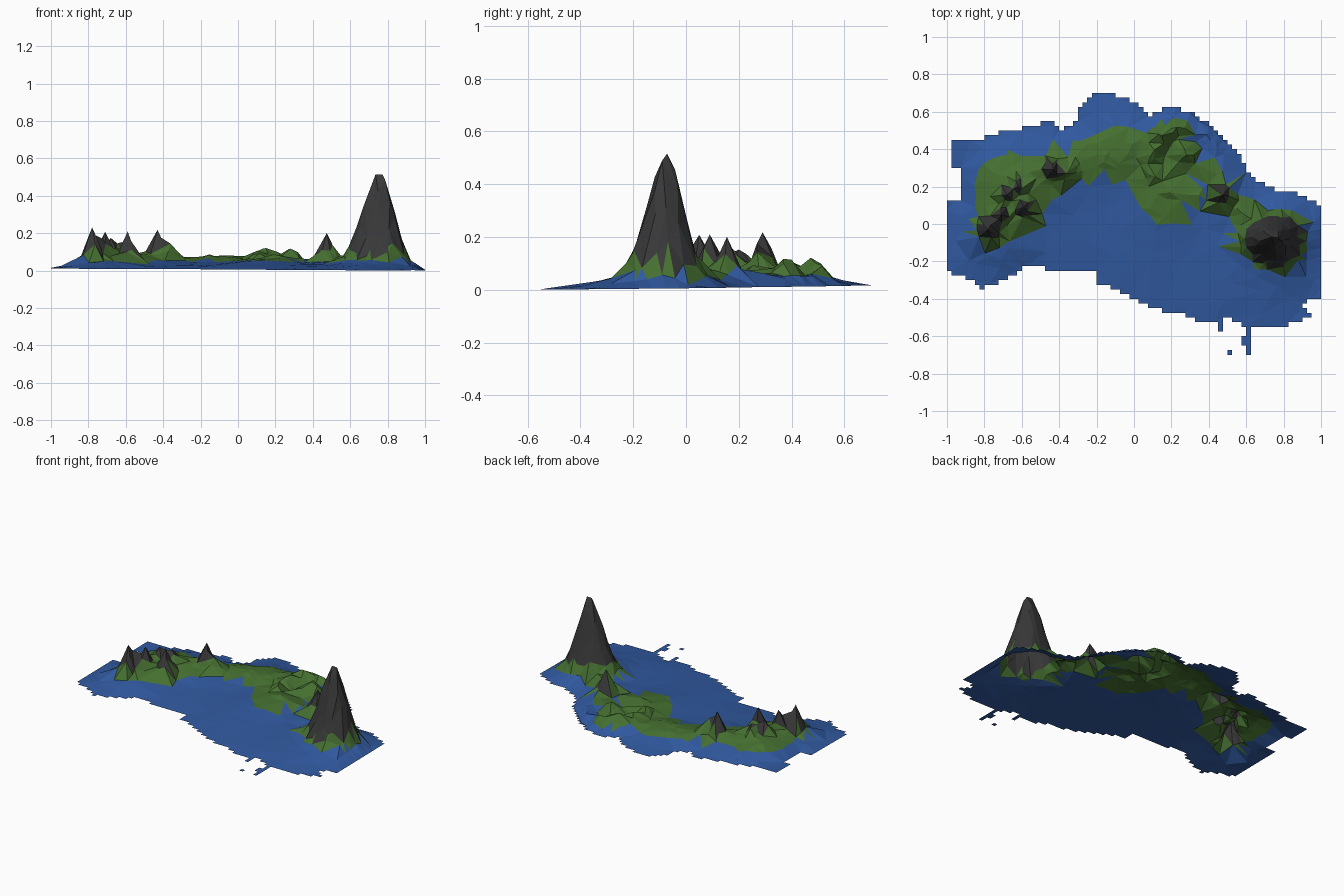
import bpy, bmesh, math, random
from mathutils import Vector
from mathutils.geometry import delaunay_2d_cdt

if "Cube" in bpy.data.objects:
    bpy.data.objects.remove(bpy.data.objects["Cube"])

random.seed(4)
CELL = 0.025

# Coastline of the shelf, clockwise from the north-west corner
COAST = [(-.98, .44), (-.85, .44), (-.72, .49), (-.5, .53), (-.45, .56), (-.38, .5), (-.3, .57),
         (-.28, .64), (-.21, .71), (-.13, .70), (.02, .64), (.09, .58), (.17, .63), (.3, .60),
         (.43, .52), (.57, .37), (.62, .25), (.73, .19), (.89, .16), (1, .10), (1, -.39),
         (.9, -.42), (.95, -.5), (.78, -.55), (.62, -.55), (.49, -.5), (.38, -.54), (.25, -.48),
         (.09, -.45), (-.1, -.35), (-.2, -.31), (-.21, -.25), (-.4, -.25), (-.57, -.22),
         (-.69, -.3), (-.81, -.34), (-.92, -.28), (-1, -.25), (-1, .11), (-.93, .13),
         (-.92, .29), (-.98, .3)]
# Small shoals to the south: x0, x1, y0, y1
SHOALS = [(.6, .635, -.7, -.5), (.575, .61, -.65, -.61), (.45, .48, -.575, -.5), (.5, .525, -.7, -.675)]

# Hills: x, y, spread x, spread y, height above the shelf
HILLS = [(-.72, .12, .10, .20, .055), (-.6, .24, .2, .10, .055), (-.25, .36, .18, .08, .045),
         (-.08, .4, .13, .11, .048), (.17, .13, .14, .16, .032), (.14, .46, .10, .06, .085),
         (.3, .42, .17, .11, .045), (.57, .08, .05, .08, .06), (.75, -.1, .14, .14, .055)]
# Rocky peaks, same layout
PEAKS = [(.735, -.07, .08, .062, .46), (.785, -.09, .062, .075, .38), (-.78, -.03, .036, .04, .20),
         (-.71, .05, .034, .04, .175), (-.59, .09, .034, .04, .175), (-.62, .2, .035, .035, .13),
         (-.68, .155, .04, .035, .13), (-.43, .29, .045, .035, .185), (-.36, .27, .04, .03, .11),
         (.475, .155, .035, .04, .175), (.28, .37, .05, .05, .092)]
CX, CY, CR = .28, .33, .19


def inside(x, y):
    if any(a <= x <= b and c <= y <= d for a, b, c, d in SHOALS):
        return True
    hit = False
    for (x0, y0), (x1, y1) in zip(COAST, COAST[1:] + COAST[:1]):
        if (y0 > y) != (y1 > y) and x < x0 + (y - y0) * (x1 - x0) / (y1 - y0):
            hit = not hit
    return hit


def bump(p, x, y):
    return p[4] * math.exp(-((x - p[0]) / p[2]) ** 2 / 2 - ((y - p[1]) / p[3]) ** 2 / 2)


def relief(x, y):
    land = sum(bump(h, x, y) ** 3 for h in HILLS) ** (1 / 3)
    r = math.hypot(x - CX, y - CY)
    if r < CR:                      # hollow crater with a lagoon
        land *= (r / CR) ** 3
    a = math.atan2(y - CY, x - CX)
    rim = .07 * (.75 + .25 * math.cos(a - 2.2)) * math.exp(-((r - CR) / .045) ** 2)
    return (land ** 3 + rim ** 3 + sum(bump(p, x, y) ** 3 for p in PEAKS)) ** (1 / 3)


# Stepped outline from a grid of cells
n = int(1 / CELL)
mask = {(i, j) for i in range(-n, n) for j in range(-n, n)
        if inside((i + .5) * CELL, (j + .5) * CELL)}
index, points, edges = {}, [], []


def corner(i, j):
    if (i, j) not in index:
        index[i, j] = len(points)
        points.append(Vector((i * CELL, j * CELL)))
    return index[i, j]


for i, j in sorted(mask):
    for di, dj, a, b in ((1, 0, (1, 0), (1, 1)), (-1, 0, (0, 0), (0, 1)),
                         (0, 1, (0, 1), (1, 1)), (0, -1, (0, 0), (1, 0))):
        if (i + di, j + dj) not in mask:
            edges.append((corner(i + a[0], j + a[1]), corner(i + b[0], j + b[1])))
shore = [p.copy() for p in points]


def shore_distance(x, y):
    return min((p.x - x) ** 2 + (p.y - y) ** 2 for p in shore) ** .5


# Irregular survey points: dense on mountains, sparse on the shelf
points += [Vector(p[:2]) for p in PEAKS]
STEP = .04
for i in range(-25, 26):
    for j in range(-18, 19):
        x = (i + random.uniform(-.35, .35)) * STEP
        y = (j + random.uniform(-.35, .35)) * STEP
        if not inside(x, y) or shore_distance(x, y) < .03:
            continue
        if min(math.hypot(x - p[0], y - p[1]) for p in PEAKS) < .018:
            continue
        h = relief(x, y)
        if random.random() < (.85 if h > .045 else .5 if h > .02 else .15):
            points.append(Vector((x, y)))

verts, _, faces, *_ = delaunay_2d_cdt(points, edges, [], 1, 1e-5)

coords = []
for v in verts:
    d = shore_distance(v.x, v.y)
    h = relief(v.x, v.y)
    z = .012 + .01 * v.y - .004 * v.x + .024 * (1 - math.exp(-d / .15))
    z += h * min(1, d / .08) * (1 + (random.uniform(-.12, .12) if .02 < h < .14 else 0))
    coords.append(Vector((v.x, v.y, z)))
low = min(c.z for c in coords)
for c in coords:
    c.z -= low

# Sort triangles into shelf, green land and rock by height
groups = {"sea_shelf": [], "green_land": [], "rocky_peaks": []}
for f in faces:
    zs = [coords[k].z for k in f]
    mid = sum((coords[k] for k in f), Vector()) / 3
    if not inside(mid.x, mid.y) and not (math.floor(mid.x / CELL), math.floor(mid.y / CELL)) in mask:
        continue
    if max(zs) > .148 and mid.z > .1:
        groups["rocky_peaks"].append(f)
    elif mid.z > .053:
        groups["green_land"].append(f)
    else:
        groups["sea_shelf"].append(f)

COLOURS = {"sea_shelf": (.03, .10, .35, 1), "green_land": (.06, .16, .03, 1),
           "rocky_peaks": (.04, .04, .04, 1)}
for name, tris in groups.items():
    bm = bmesh.new()
    vs = [bm.verts.new(c) for c in coords]
    for f in tris:
        bm.faces.new([vs[k] for k in f])
    bmesh.ops.delete(bm, geom=[v for v in bm.verts if not v.link_faces], context='VERTS')
    for f in bm.faces:
        f.normal_update()
        if f.normal.z < 0:
            f.normal_flip()
    mesh = bpy.data.meshes.new(name)
    bm.to_mesh(mesh)
    bm.free()
    mat = bpy.data.materials.new(name)
    mat.diffuse_color = COLOURS[name]
    mat.use_nodes = True
    mat.node_tree.nodes["Principled BSDF"].inputs["Base Color"].default_value = mat.diffuse_color
    mesh.materials.append(mat)
    bpy.context.collection.objects.link(bpy.data.objects.new(name, mesh))
